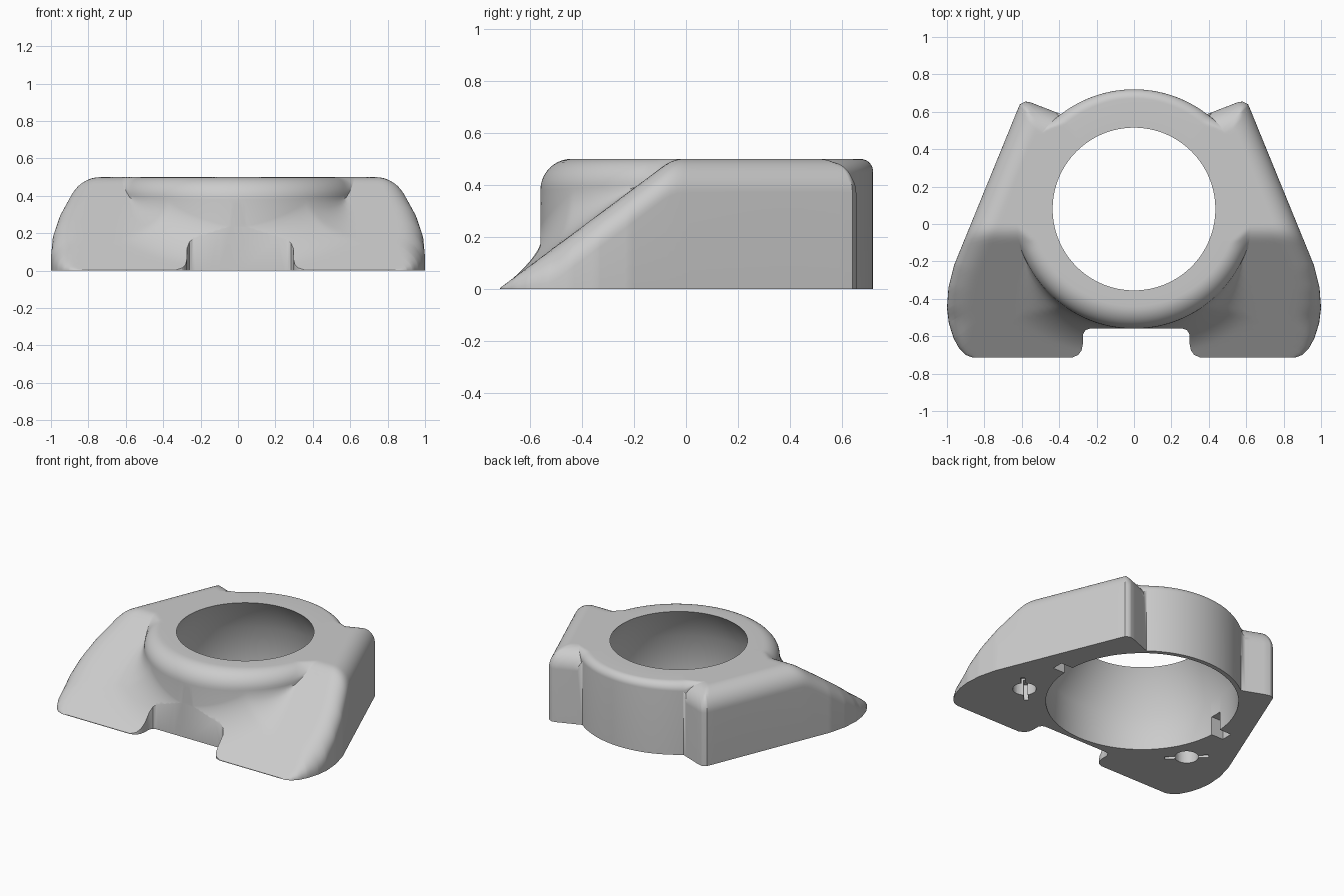
import bpy, bmesh, math
from mathutils import Vector

cube = bpy.data.objects.get("Cube")
if cube:
    bpy.data.objects.remove(cube, do_unlink=True)

CY, R, HOLE, BORE, H = 0.08, 0.64, 0.435, 0.61, 0.5
CENTRE = Vector((0, CY))

grey = bpy.data.materials.new("plain_grey")
grey.use_nodes = True
grey.diffuse_color = (0.6, 0.6, 0.6, 1)
bsdf = grey.node_tree.nodes["Principled BSDF"]
bsdf.inputs["Base Color"].default_value = (0.6, 0.6, 0.6, 1)
bsdf.inputs["Roughness"].default_value = 0.6

# Plan outline of the winged base, one half mirrored to the other
half = [(0.86, -0.715), (0.9, -0.7), (0.935, -0.665), (0.965, -0.61), (0.99, -0.53),
        (1.0, -0.45), (0.992, -0.34), (0.962, -0.22), (0.627, 0.6), (0.61, 0.64),
        (0.58, 0.655), (0.55, 0.649), (0.39, 0.587)]
outline = [Vector(p) for p in half] + [Vector((0, 0.45))]
outline += [Vector((-x, y)) for x, y in reversed(half)]
edges = list(zip(outline, outline[1:] + outline[:1]))
walls = [e for e in edges if max(e[0].y, e[1].y) > -0.71]


def cross(a, b):
    return a.x * b.y - a.y * b.x


def reach(d):
    """Distance from the ring centre to the base outline along d."""
    best = 0
    for a, b in edges:
        e, den = b - a, cross(d, b - a)
        if abs(den) > 1e-9:
            t, u = cross(a - CENTRE, e) / den, cross(a - CENTRE, d) / den
            if t > 0 and -1e-6 <= u <= 1 + 1e-6:
                best = max(best, t)
    return best


def edge_distance(p):
    best = 9
    for a, b in walls:
        e = b - a
        u = min(1, max(0, (p - a).dot(e) / e.length_squared))
        best = min(best, (p - a - e * u).length)
    return best


def rounding(r, d):
    """Drop of a quarter-round of radius r at distance d from its edge."""
    return r - math.sqrt(max(0, r * r - (r - d) ** 2)) if d < r else 0


def smooth_max(a, b, k):
    h = max(k - abs(a - b), 0) / k
    return max(a, b) + h * h * k / 4


def ramp(y):
    return min(H, -smooth_max(-H, -0.746 * (y + 0.72), 0.03))


def height(p, rho, limit, collar_r):
    s = ramp(p.y)
    wing = -1
    if rho <= limit + 1e-5:
        wing = s - rounding(min(0.13, s * 0.85), edge_distance(p))
    if rho <= R:
        collar = H - rounding(collar_r, R - rho)
        wing = smooth_max(collar, wing, 0.05)
    elif p.y < 0:
        # concave blend from the ramp up to the collar
        f = max(0, min(0.13 + 0.14 * abs(p.x), 0.39 - s))
        wing += rounding(f, rho - R)
    return max(0, min(H, wing))


# Body: radial sections swept round the ring centre
angles = {round(math.radians(i * 1.5), 5) for i in range(240)}
angles |= {round(math.atan2(v.y - CY, v.x) % math.tau, 5) for v in outline}
bm = bmesh.new()
sections = []
for t in sorted(angles):
    d = Vector((math.cos(t), math.sin(t)))
    limit = reach(d)
    out = max(limit, R)
    collar_r = 0.085 - 0.035 * d.y
    radii = [HOLE, 0.47]
    radii += [R - collar_r * (1 - math.sin(i * math.pi / 20)) for i in range(11)]
    radii += [min(out, R + 0.001)]
    radii += [R + (out - R) * (1 - math.cos(i * math.pi / 22)) / 2 for i in range(2, 23)]
    pts = [(BORE, 0), (BORE, 0.25)]
    pts += [(r, height(CENTRE + d * r, r, limit, collar_r)) for r in radii]
    pts += [(out, 0)]
    sections.append([bm.verts.new((d.x * r, CY + d.y * r, z)) for r, z in pts])
for a, b in zip(sections, sections[1:] + sections[:1]):
    for i in range(len(a)):
        j = (i + 1) % len(a)
        bm.faces.new((a[i], b[i], b[j], a[j]))
bmesh.ops.remove_doubles(bm, verts=bm.verts, dist=1e-4)
bmesh.ops.recalc_face_normals(bm, faces=bm.faces)


def make_object(name, bm):
    mesh = bpy.data.meshes.new(name)
    bm.to_mesh(mesh)
    bm.free()
    mesh.materials.append(grey)
    ob = bpy.data.objects.new(name, mesh)
    bpy.context.collection.objects.link(ob)
    return ob


def prism(name, pts, z0, z1):
    """Cutter with a flat outline."""
    b = bmesh.new()
    face = b.faces.new([b.verts.new((x, y, z0)) for x, y in pts])
    ext = bmesh.ops.extrude_face_region(b, geom=[face])
    for v in ext["geom"]:
        if isinstance(v, bmesh.types.BMVert):
            v.co.z = z1
    bmesh.ops.recalc_face_normals(b, faces=b.faces)
    ob = make_object(name, b)
    ob.hide_render = True
    return ob


body = make_object("ring_mount_body", bm)

# Front notch with rounded shoulders
side = [(0.25, -0.56), (0.272, -0.568), (0.285, -0.59), (0.285, -0.64), (0.292, -0.675),
        (0.31, -0.7), (0.345, -0.715), (0.345, -0.8)]
notch = [(x + 0.012, y) for x, y in side] + [(0.012 - x, y) for x, y in reversed(side)]
cutters = [prism("front_notch_cutter", notch, -0.1, 0.7)]

# Bore slots and keyhole pockets in the underside
for s in (1, -1):
    slot = [(s * 0.56, 0.04), (s * 0.7, 0.04), (s * 0.7, 0.12), (s * 0.56, 0.12)]
    cutters.append(prism("bore_slot_cutter", slot, -0.1, 0.13))
    key = Vector((s * 0.67, -0.28))
    circle = [(key.x + 0.075 * math.cos(i * math.tau / 24),
               key.y + 0.075 * math.sin(i * math.tau / 24)) for i in range(24)]
    cutters.append(prism("keyhole_round_cutter", circle, -0.1, 0.12))
    along = Vector((s, 1)).normalized() * 0.14
    across = Vector((-along.y, along.x)) * 0.1
    bar = [key + along + across, key - along + across,
           key - along - across, key + along - across]
    cutters.append(prism("keyhole_slot_cutter", bar, -0.1, 0.11))

for c in cutters:
    mod = body.modifiers.new(c.name, 'BOOLEAN')
    mod.operation = 'DIFFERENCE'
    mod.solver = 'EXACT'
    mod.object = c
bpy.context.view_layer.update()
final = bpy.data.meshes.new_from_object(
    body.evaluated_get(bpy.context.evaluated_depsgraph_get()))
body.modifiers.clear()
body.data = final
for c in cutters:
    bpy.data.objects.remove(c, do_unlink=True)

bpy.ops.object.select_all(action='DESELECT')
body.select_set(True)
bpy.context.view_layer.objects.active = body
bpy.ops.object.shade_smooth_by_angle(angle=math.radians(38))
